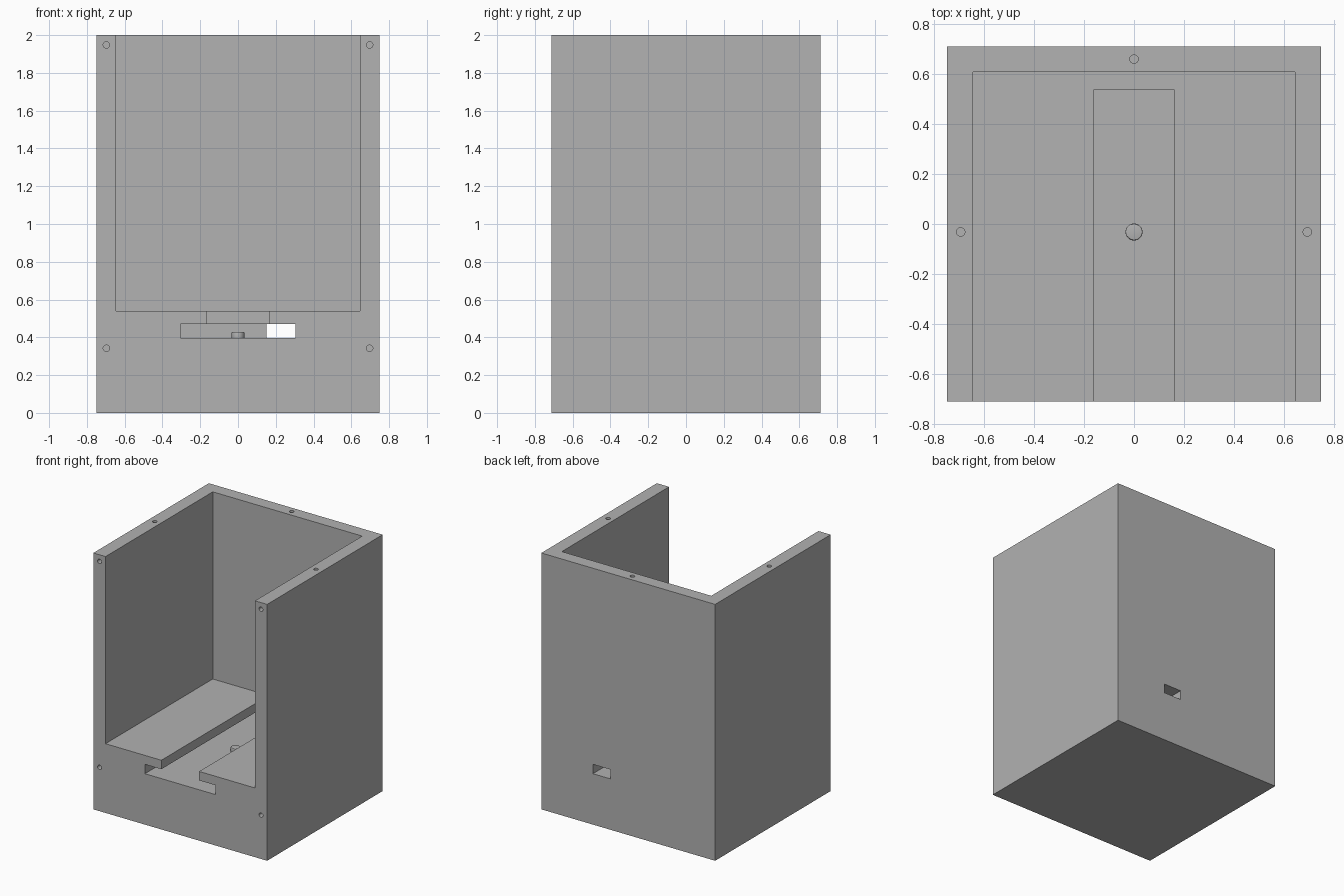
import bpy
import math

if "Cube" in bpy.data.objects:
    bpy.data.objects.remove(bpy.data.objects["Cube"])

grey = bpy.data.materials.new("mid grey")
grey.diffuse_color = (0.445, 0.445, 0.445, 1)
grey.use_nodes = True
grey.node_tree.nodes["Principled BSDF"].inputs["Base Color"].default_value = grey.diffuse_color


def box(name, x0, x1, y0, y1, z0, z1):
    bpy.ops.mesh.primitive_cube_add(size=1, location=((x0 + x1) / 2, (y0 + y1) / 2, (z0 + z1) / 2))
    ob = bpy.context.object
    ob.name = name
    ob.scale = (x1 - x0, y1 - y0, z1 - z0)
    bpy.ops.object.transform_apply(location=True, rotation=True, scale=True)
    ob.data.materials.append(grey)
    return ob


def rod(name, loc, radius, depth, rot=(0, 0, 0), sides=32):
    bpy.ops.mesh.primitive_cylinder_add(vertices=sides, radius=radius, depth=depth, location=loc, rotation=rot)
    ob = bpy.context.object
    ob.name = name
    bpy.ops.object.transform_apply(location=True, rotation=True, scale=True)
    ob.data.materials.append(grey)
    return ob


def apply_modifier(ob, mod):
    bpy.ops.object.select_all(action='DESELECT')
    ob.select_set(True)
    bpy.context.view_layer.objects.active = ob
    bpy.ops.object.modifier_apply(modifier=mod.name)


def cut(target, cutter):
    mod = target.modifiers.new("cut", 'BOOLEAN')
    mod.operation = 'DIFFERENCE'
    mod.solver = 'EXACT'
    mod.object = cutter
    apply_modifier(target, mod)
    bpy.data.objects.remove(cutter, do_unlink=True)


# Outer block
housing = box("housing", -0.75, 0.75, -0.712, 0.712, 0, 2)

# Main bay, open at the front and top
cut(housing, box("bay_cutter", -0.645, 0.645, -1, 0.61, 0.54, 2.3))
# T-shaped sliding slot in the floor
cut(housing, box("wide_slot_cutter", -0.305, 0.305, -1, 0.61, 0.397, 0.47))
cut(housing, box("narrow_slot_cutter", -0.163, 0.163, -1, 0.537, 0.44, 0.7))
# Port through the back wall
cut(housing, box("port_cutter", 0.152, 0.305, 0.5, 1, 0.397, 0.47))

# Screw holes in the front face
for x in (-0.697, 0.697):
    for z in (0.342, 1.948):
        cut(housing, rod("front_hole_cutter", (x, -0.712, z), 0.017, 0.2, (math.pi / 2, 0, 0)))

# Screw holes in the top rim
for x, y in ((-0.695, -0.032), (0.695, -0.032), (0, 0.661)):
    cut(housing, rod("top_hole_cutter", (x, y, 2), 0.017, 0.2))

# Locating peg on the slot floor, rounded at its top edge
peg = rod("locating_peg", (0, -0.032, 0.409), 0.034, 0.04)
bevel = peg.modifiers.new("round", 'BEVEL')
bevel.width = 0.005
bevel.segments = 3
bevel.limit_method = 'ANGLE'
apply_modifier(peg, bevel)

# Smooth round surfaces, keep edges sharp
for ob in (housing, peg):
    bpy.ops.object.select_all(action='DESELECT')
    ob.select_set(True)
    bpy.context.view_layer.objects.active = ob
    bpy.ops.object.shade_smooth_by_angle(angle=math.radians(30))
